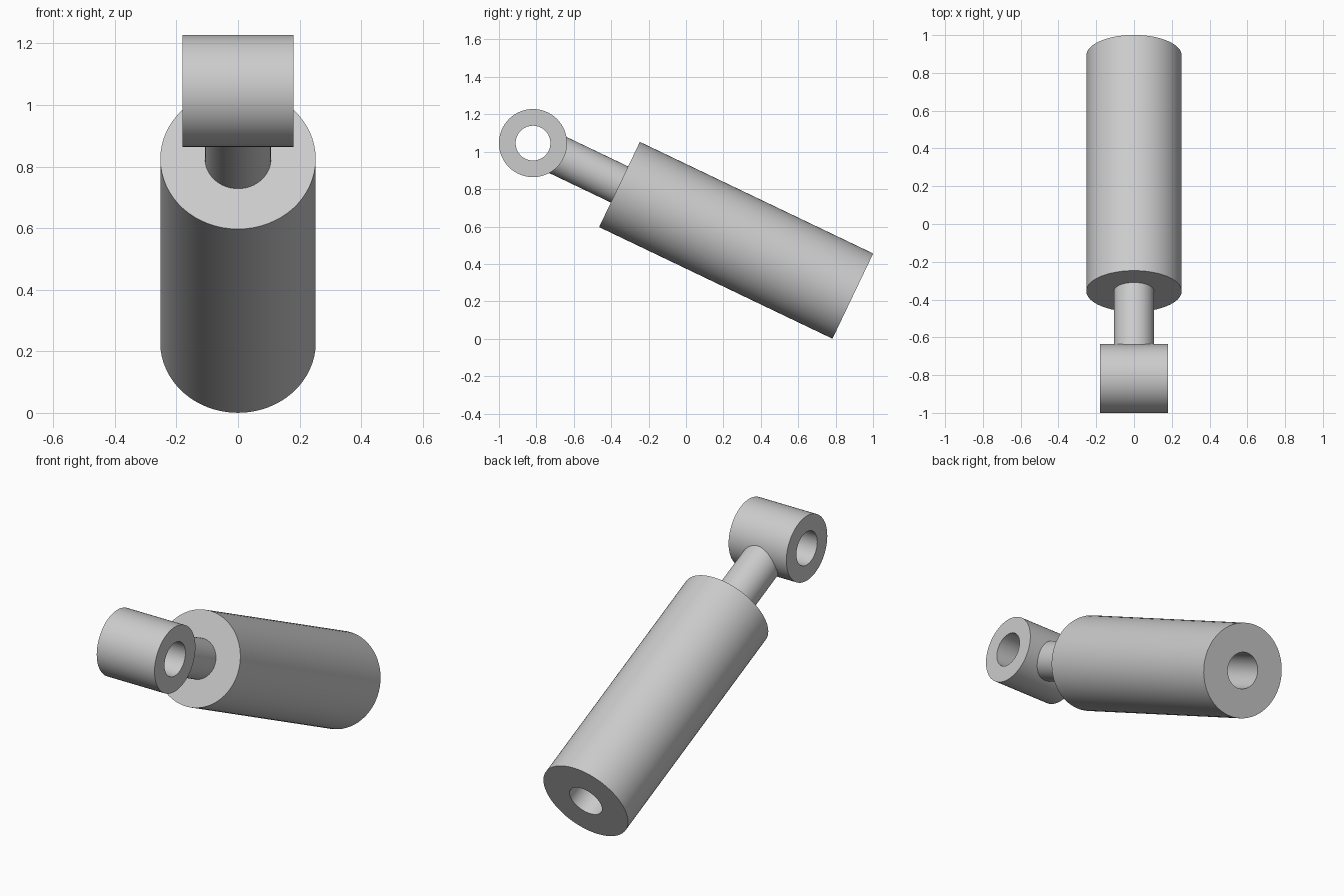
import bpy, bmesh, math
from mathutils import Vector

if "Cube" in bpy.data.objects:
    bpy.data.objects.remove(bpy.data.objects["Cube"], do_unlink=True)

# Single grey metal
metal = bpy.data.materials.new("grey_metal")
metal.use_nodes = True
GREY = (0.6, 0.6, 0.6, 1)
metal.diffuse_color = GREY
metal.node_tree.nodes["Principled BSDF"].inputs["Base Color"].default_value = GREY

EYE = Vector((0, -0.818, 1.046))     # centre of the mounting eye
TAIL = Vector((0, 0.892, 0.228))     # centre of the barrel's far end
LENGTH = (TAIL - EYE).length


def lathe(name, profile, origin, axis, closed=False, steps=64):
    """Turn a (radius, distance) profile around an axis through origin."""
    bm = bmesh.new()
    verts = [bm.verts.new((r, 0, d)) for r, d in profile]
    edges = [bm.edges.new(pair) for pair in zip(verts, verts[1:])]
    if closed:
        edges.append(bm.edges.new((verts[-1], verts[0])))
    bmesh.ops.spin(bm, geom=verts + edges, cent=(0, 0, 0), axis=(0, 0, 1),
                   angle=math.tau, steps=steps)
    bmesh.ops.remove_doubles(bm, verts=bm.verts, dist=1e-4)
    bmesh.ops.recalc_face_normals(bm, faces=bm.faces)
    mesh = bpy.data.meshes.new(name)
    bm.to_mesh(mesh)
    bm.free()
    mesh.materials.append(metal)
    obj = bpy.data.objects.new(name, mesh)
    obj.location = origin
    obj.rotation_euler = axis.to_track_quat('Z', 'Y').to_euler()
    bpy.context.collection.objects.link(obj)
    bpy.ops.object.select_all(action='DESELECT')
    obj.select_set(True)
    bpy.context.view_layer.objects.active = obj
    bpy.ops.object.shade_smooth_by_angle(angle=math.radians(30))
    return obj


slope = TAIL - EYE

# Barrel with a blind bore in its far end
front, radius, bore, floor = LENGTH - 1.383, 0.2525, 0.097, LENGTH - 1.0
lathe("barrel", [(0, front), (radius, front), (radius, LENGTH),
                 (bore, LENGTH), (bore, floor), (0, floor)], EYE, slope)

# Piston rod, ending inside the wall of the eye
lathe("piston_rod", [(0, 0.12), (0.107, 0.12), (0.107, front + 0.1),
                     (0, front + 0.1)], EYE, slope)

# Mounting eye with a through hole across the model
lathe("mounting_eye", [(0.093, -0.18), (0.182, -0.18), (0.182, 0.18),
                       (0.093, 0.18)], EYE, Vector((1, 0, 0)), closed=True)
